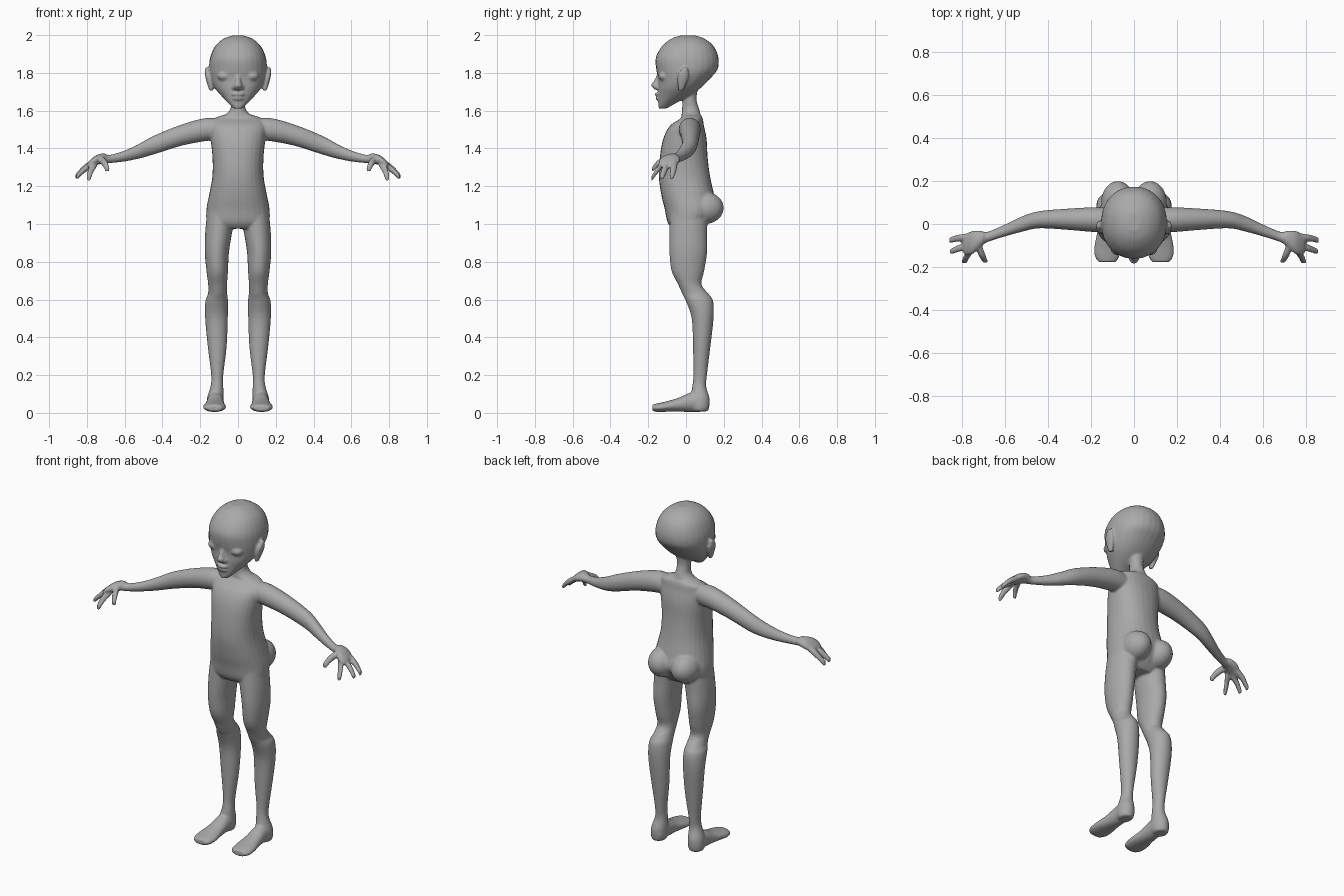
import bpy, bmesh, math
from mathutils import Vector, Matrix

SEG = 28
bm = bmesh.new()
AXES = {'X': (Vector((0, 1, 0)), Vector((0, 0, 1))),
        'Y': (Vector((1, 0, 0)), Vector((0, 0, 1))),
        'Z': (Vector((1, 0, 0)), Vector((0, 1, 0)))}


def spline(rows, steps=4):
    """Catmull-Rom through rows of numbers."""
    out = []
    n = len(rows)
    for i in range(n - 1):
        a, b, c, d = (rows[max(0, min(n - 1, i + k))] for k in (-1, 0, 1, 2))
        for s in range(steps):
            t = s / steps
            out.append([0.5 * (2 * q + (r - p) * t + (2 * p - 5 * q + 4 * r - w) * t * t
                        + (3 * q - p - 3 * r + w) * t ** 3) for p, q, r, w in zip(a, b, c, d)])
    return out + [list(rows[-1])]


def loft(axis, rows, side=1, power=2.0):
    """Closed skin over rounded sections (x, y, z, radius u, radius v)."""
    u, v = AXES[axis]
    rings = []
    for x, y, z, ru, rv in spline(rows):
        ring = []
        for i in range(SEG):
            a = 2 * math.pi * i / SEG
            c, s = math.cos(a), math.sin(a)
            c = math.copysign(abs(c) ** (2 / power), c)
            s = math.copysign(abs(s) ** (2 / power), s)
            p = Vector((x, y, z)) + u * ru * c + v * rv * s
            ring.append(bm.verts.new((p.x * side, p.y, p.z)))
        rings.append(ring)
    for r0, r1 in zip(rings, rings[1:]):
        for i in range(SEG):
            j = (i + 1) % SEG
            bm.faces.new((r0[i], r0[j], r1[j], r1[i]))
    bm.faces.new(rings[0])
    bm.faces.new(rings[-1])


def ball(center, radii):
    m = Matrix.Translation(center) @ Matrix.Diagonal((*radii, 1))
    bmesh.ops.create_uvsphere(bm, u_segments=24, v_segments=16, radius=1, matrix=m)


# head
loft('Z', [(0, .01, 1.998, .03, .04), (0, .01, 1.98, .078, .09), (0, .01, 1.94, .122, .138),
           (0, .006, 1.88, .148, .166), (0, .005, 1.82, .153, .163), (0, -.01, 1.77, .145, .138),
           (0, -.035, 1.72, .123, .113), (0, -.062, 1.68, .09, .085), (0, -.1, 1.64, .052, .047),
           (0, -.122, 1.612, .024, .022)], power=2.15)
# nose and lips
loft('Z', [(0, -.14, 1.79, .013, .014), (0, -.152, 1.755, .015, .02),
           (0, -.16, 1.733, .023, .026), (0, -.15, 1.71, .02, .014)])
ball((0, -.143, 1.687), (.036, .023, .010))
ball((0, -.139, 1.664), (.031, .023, .010))
# neck
loft('Z', [(0, .035, 1.73, .042, .03), (0, .02, 1.66, .038, .036),
           (0, .025, 1.605, .042, .046), (0, .03, 1.565, .085, .05)])
# torso
loft('Z', [(0, .025, 1.582, .055, .05), (0, .03, 1.56, .125, .058), (0, .005, 1.52, .148, .09),
           (0, -.006, 1.45, .145, .115), (0, -.012, 1.35, .135, .127), (0, -.008, 1.25, .136, .136),
           (0, .01, 1.15, .154, .14), (0, .025, 1.08, .167, .138), (0, .01, 1.01, .165, .108),
           (0, .008, .975, .13, .08)], power=2.25)

for s in (1, -1):
    # eyelids, nostrils, ears
    ball((s * .07, -.114, 1.783), (.040, .033, .026))
    ball((s * .02, -.148, 1.722), (.013, .016, .011))
    loft('Z', [(.166, -.006, 1.828, .009, .012), (.161, -.014, 1.79, .014, .03),
               (.152, -.02, 1.75, .014, .026), (.141, -.027, 1.705, .010, .013)], s)
    # buttock
    ball((s * .075, .1, 1.085), (.078, .1, .085))
    # arm and palm
    loft('X', [(.08, .02, 1.5, .05, .055), (.17, .02, 1.5, .058, .061), (.3, .022, 1.47, .05, .056),
               (.44, .02, 1.42, .04, .05), (.52, .0, 1.387, .036, .04), (.6, -.03, 1.36, .028, .029),
               (.68, -.06, 1.344, .024, .022), (.71, -.068, 1.348, .036, .026),
               (.75, -.085, 1.338, .054, .027), (.78, -.095, 1.32, .05, .022),
               (.795, -.1, 1.31, .035, .015)], s)
    # fingers and thumb
    for axis, pts in (('X', [(.765, -.06, 1.327), (.82, -.066, 1.29), (.86, -.076, 1.25)]),
                      ('X', [(.77, -.1, 1.318), (.82, -.115, 1.283), (.857, -.13, 1.245)]),
                      ('Y', [(.757, -.12, 1.32), (.78, -.155, 1.28), (.79, -.182, 1.24)]),
                      ('Y', [(.725, -.1, 1.342), (.705, -.15, 1.32), (.69, -.18, 1.285)])):
        loft(axis, [(*p, r, r * 1.15) for p, r in zip(pts, (.017, .0165, .0135))], s)
    # leg
    loft('Z', [(.09, .015, 1.05, .075, .1), (.103, .012, .95, .071, .1), (.112, .012, .85, .064, .1),
               (.11, .01, .75, .057, .086), (.108, .02, .68, .05, .062), (.108, .05, .63, .051, .07),
               (.113, .072, .59, .06, .072), (.114, .088, .5, .06, .058), (.11, .083, .35, .05, .046),
               (.11, .075, .2, .032, .036), (.112, .07, .14, .034, .037), (.12, .074, .08, .044, .05),
               (.122, .075, .03, .044, .048), (.122, .075, .008, .035, .04)], s)
    # foot
    loft('Y', [(.12, .115, .05, .03, .032), (.12, .08, .053, .045, .047), (.12, .03, .057, .044, .052),
               (.122, -.04, .043, .05, .037), (.124, -.1, .034, .06, .028),
               (.125, -.15, .028, .058, .023), (.125, -.178, .027, .04, .017)], s)

bmesh.ops.recalc_face_normals(bm, faces=bm.faces)
mesh = bpy.data.meshes.new("body")
bm.to_mesh(mesh)
bm.free()
body = bpy.data.objects.new("body", mesh)
bpy.context.collection.objects.link(body)
mat = bpy.data.materials.new("plain grey")
mat.diffuse_color = (.4, .4, .4, 1)
mesh.materials.append(mat)

# fuse the parts into one smooth skin
remesh = body.modifiers.new("fuse", 'REMESH')
remesh.mode = 'VOXEL'
remesh.voxel_size = .0065
remesh.use_smooth_shade = True
soft = body.modifiers.new("soften", 'SMOOTH')
soft.factor = .5
soft.iterations = 4
